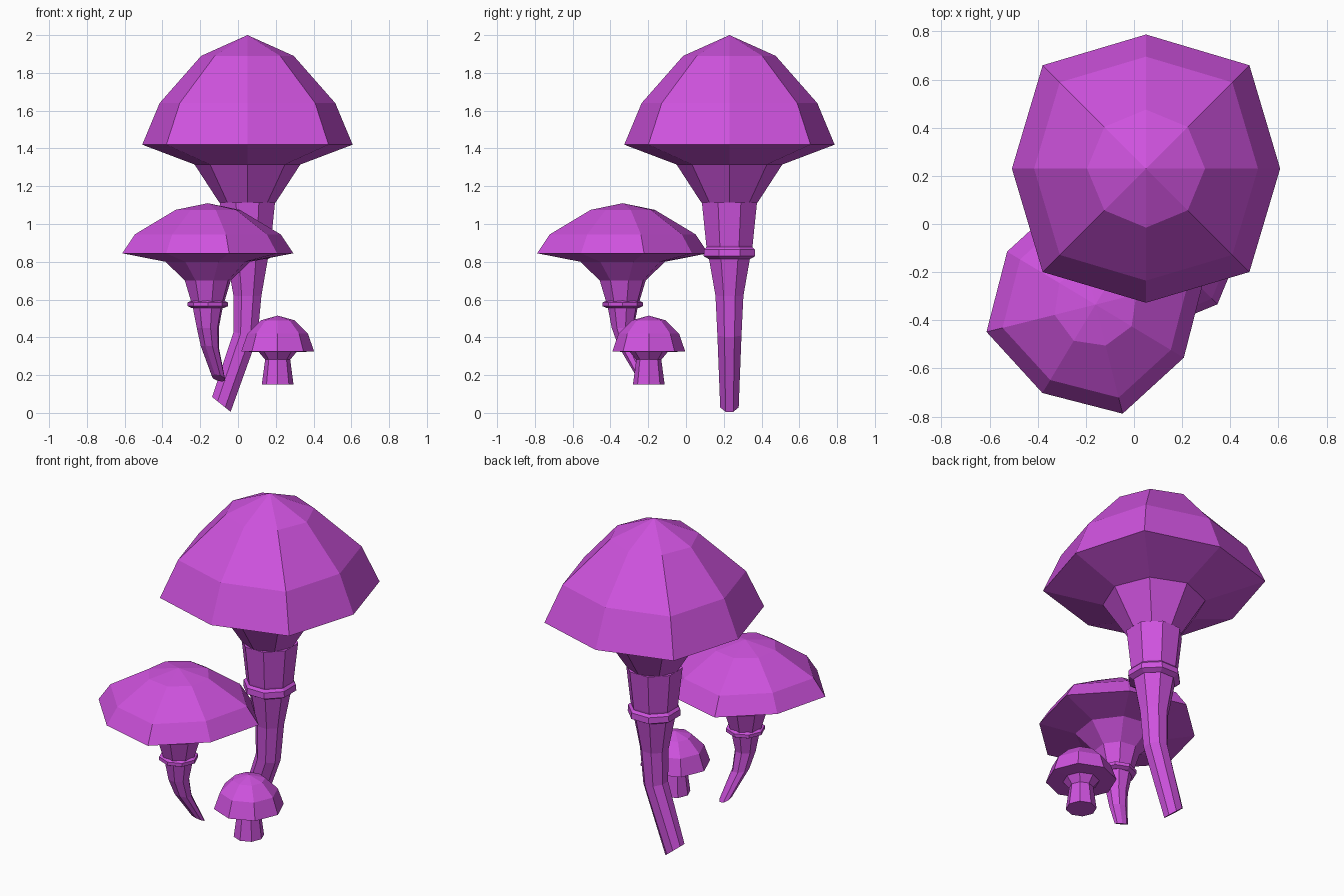
import bpy, bmesh
from math import sin, cos, pi, radians

if "Cube" in bpy.data.objects:
    bpy.data.objects.remove(bpy.data.objects["Cube"])

purple = bpy.data.materials.new("purple")
purple.diffuse_color = (0.62, 0.085, 0.73, 1)
purple.use_nodes = True
purple.node_tree.nodes["Principled BSDF"].inputs["Base Color"].default_value = purple.diffuse_color


def tube(name, rings, turn=0.0, squarish=()):
    """Eight-sided skin through rings (x, y, z, radius, tilt_x, tilt_y).
    Tilts shear a ring off level; ring indices in squarish bulge at diagonals."""
    bm = bmesh.new()
    loops = []
    for n, (x, y, z, r, tx, ty) in enumerate(rings):
        if r == 0:
            loops.append([bm.verts.new((x, y, z))])
            continue
        loop = []
        for i in range(8):
            a = i * pi / 4 + radians(turn)
            k = r * (1.09 if n in squarish and i % 2 else 1)
            dx, dy = k * cos(a), k * sin(a)
            loop.append(bm.verts.new((x + dx, y + dy, z + tx * dx + ty * dy)))
        loops.append(loop)
    for lo, hi in zip(loops, loops[1:]):
        for i in range(8):
            j = (i + 1) % 8
            if len(hi) == 1:
                bm.faces.new((lo[i], lo[j], hi[0]))
            else:
                bm.faces.new((lo[i], lo[j], hi[j], hi[i]))
    for loop, flip in ((loops[0], True), (loops[-1], False)):
        if len(loop) > 1:
            bm.faces.new(loop[::-1] if flip else loop)
    bmesh.ops.recalc_face_normals(bm, faces=bm.faces)
    me = bpy.data.meshes.new(name)
    bm.to_mesh(me)
    bm.free()
    me.materials.append(purple)
    ob = bpy.data.objects.new(name, me)
    bpy.context.collection.objects.link(ob)
    return ob


def lathe(x, y, profile):
    return [(x, y, z, r, 0, 0) for r, z in profile]


# Large mushroom: cap with flared neck, collar, bent stem
tube("large_cap", lathe(0.05, 0.23, [(0.15, 1.115), (0.28, 1.315), (0.557, 1.42),
     (0.465, 1.64), (0.245, 1.89), (0, 2.0)]), 0, (2, 3))
tube("large_collar", lathe(0.05, 0.23, [(0.12, 0.815), (0.148, 0.83), (0.145, 0.865), (0.12, 0.89)]), 22.5)
tube("large_stem", [(-0.088, 0.23, 0.045, 0.053, -0.8, 0), (0.04, 0.23, 0.415, 0.069, -0.2, 0),
     (0.05, 0.23, 0.62, 0.08, 0, 0), (0.05, 0.23, 0.82, 0.118, 0, 0),
     (0.05, 0.23, 0.89, 0.133, 0, 0), (0.05, 0.23, 1.115, 0.158, 0, 0)], 22.5)

# Medium mushroom: flatter cap, turned, on a curved stem
mx, my = -0.16, -0.335
tube("medium_cap", lathe(mx, my, [(0.125, 0.7), (0.23, 0.8), (0.428, 0.845),
     (0.365, 0.945), (0.175, 1.075), (0, 1.11)]), -31, (2, 3))
tube("medium_collar", lathe(mx, my, [(0.085, 0.555), (0.107, 0.565), (0.107, 0.585), (0.085, 0.595)]))
tube("medium_stem", [(-0.103, -0.23, 0.185, 0.037, -0.25, -0.45), (-0.148, -0.31, 0.345, 0.05, -0.1, -0.2),
     (mx, my, 0.45, 0.06, 0, 0), (mx, my, 0.56, 0.082, 0, 0),
     (mx, my, 0.7, 0.125, 0, 0)], -31)

# Small mushroom: round cap on a short flared stem
tube("small_cap", lathe(0.21, -0.197, [(0.065, 0.28), (0.1, 0.322), (0.193, 0.325),
     (0.16, 0.42), (0.09, 0.49), (0, 0.515)]))
tube("small_stem", lathe(0.21, -0.197, [(0.084, 0.15), (0.066, 0.285)]))
